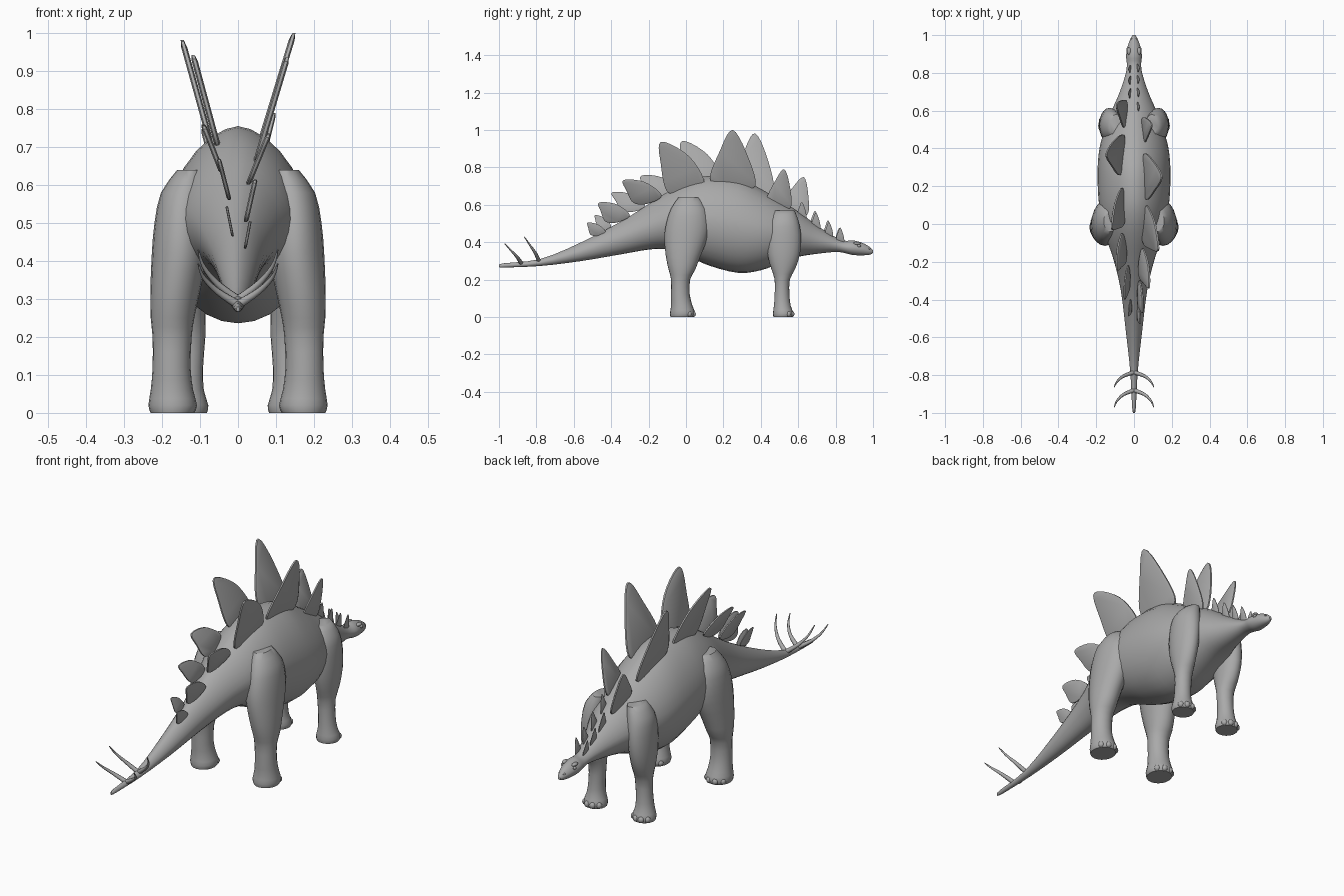
import bpy, bmesh
from math import sin, cos, pi
from mathutils import Vector, Matrix

cube = bpy.data.objects.get("Cube")
if cube:
    bpy.data.objects.remove(cube)

# One hide colour for everything
hide = bpy.data.materials.new("grey_hide")
hide.use_nodes = True
tone = (0.4, 0.4, 0.4, 1)
hide.diffuse_color = tone
hide.node_tree.nodes["Principled BSDF"].inputs["Base Color"].default_value = tone


def finish(bm, name, angle=50):
    bmesh.ops.recalc_face_normals(bm, faces=bm.faces)
    mesh = bpy.data.meshes.new(name)
    bm.to_mesh(mesh)
    bm.free()
    mesh.materials.append(hide)
    obj = bpy.data.objects.new(name, mesh)
    bpy.context.collection.objects.link(obj)
    bpy.ops.object.select_all(action='DESELECT')
    obj.select_set(True)
    bpy.context.view_layer.objects.active = obj
    bpy.ops.object.shade_smooth_by_angle(angle=angle * pi / 180)
    return obj


def spline(points, steps, closed=False):
    """Smooth curve through points of any dimension."""
    pts = [Vector(p) for p in points]
    n = len(pts)
    pick = (lambda i: pts[i % n]) if closed else (lambda i: pts[max(0, min(n - 1, i))])
    out = []
    for i in range(n if closed else n - 1):
        a, b, c, d = (pick(i + k) for k in (-1, 0, 1, 2))
        for s in range(steps):
            t = s / steps
            out.append(b + (c - a) * t / 2 + (a * 2 - b * 5 + c * 4 - d) * t * t / 2
                       + (b * 3 - a - c * 3 + d) * t ** 3 / 2)
    return out if closed else out + [pts[-1]]


def loft(rings, name, angle=50):
    bm = bmesh.new()
    loops = [[bm.verts.new(p) for p in ring] for ring in rings]
    n = len(loops[0])
    for low, high in zip(loops, loops[1:]):
        for i in range(n):
            j = (i + 1) % n
            bm.faces.new((low[i], low[j], high[j], high[i]))
    bm.faces.new(loops[0])
    bm.faces.new(loops[-1])
    return finish(bm, name, angle)


def blob(name, centre, size):
    bm = bmesh.new()
    bmesh.ops.create_uvsphere(bm, u_segments=12, v_segments=8, radius=1,
                              matrix=Matrix.Translation(centre) @ Matrix.Diagonal((*size, 1)))
    return finish(bm, name)


# Body, tail, neck and head: y, top, bottom, half width
sections = [
    (-1, .28, .267, .004), (-.97, .288, .265, .01), (-.78, .31, .273, .02),
    (-.57, .395, .298, .043), (-.35, .51, .335, .07), (-.19, .61, .362, .108),
    (-.08, .68, .36, .145), (.02, .73, .32, .17), (.13, .755, .273, .188),
    (.28, .742, .236, .193), (.4, .685, .25, .183), (.5, .625, .287, .155),
    (.6, .565, .322, .118), (.7, .49, .338, .075), (.8, .427, .348, .043),
    (.85, .408, .342, .038), (.89, .41, .332, .042), (.94, .398, .33, .034),
    (.98, .376, .333, .019), (1, .357, .342, .007)]


def body_ring(section, count=28):
    y, top, bottom, width = section
    middle = bottom + (top - bottom) * .48
    ring = []
    for k in range(count):
        c, s = cos(2 * pi * k / count), sin(2 * pi * k / count)
        power = 2 / 1.7 if s > 0 else 1
        height = (top if s > 0 else bottom) - middle
        x = width * abs(c) ** power * (1 if c > 0 else -1)
        ring.append((x, y, middle + height * abs(s) ** power))
    return ring


loft([body_ring(s) for s in spline(sections, 3)], "body")

# Legs: z, inner x, outer x, rear y, front y
hind = [
    (0, .115, .23, -.083, .042), (.02, .108, .236, -.086, .05), (.06, .118, .23, -.08, .035),
    (.12, .125, .225, -.08, .02), (.2, .122, .225, -.08, .022), (.25, .115, .23, -.092, .048),
    (.32, .1, .231, -.107, .075), (.42, .08, .227, -.116, .115), (.5, .08, .22, -.106, .125),
    (.58, .08, .203, -.08, .11), (.64, .09, .16, -.04, .07)]
fore = [
    (0, .082, .185, .468, .57), (.02, .078, .19, .465, .575), (.06, .09, .178, .47, .56),
    (.12, .092, .17, .474, .553), (.2, .086, .17, .474, .555), (.26, .085, .178, .455, .585),
    (.34, .08, .185, .435, .61), (.44, .07, .183, .43, .615), (.52, .06, .17, .445, .6),
    (.57, .06, .13, .47, .58)]


def leg_ring(section, side, count=20):
    z, x0, x1, y0, y1 = section
    return [(side * ((x0 + x1) / 2 + (x1 - x0) / 2 * cos(2 * pi * k / count)),
             (y0 + y1) / 2 + (y1 - y0) / 2 * sin(2 * pi * k / count), z) for k in range(count)]


for side, label in ((1, "left"), (-1, "right")):
    for kind, rows in (("hind", hind), ("front", fore)):
        loft([leg_ring(r, side) for r in spline(rows, 2)], f"{label}_{kind}_leg")
        # Toes fanned around the front of the foot
        z, x0, x1, y0, y1 = rows[1]
        for k in range(4):
            a = pi * (.2 + .2 * k)
            centre = (side * ((x0 + x1) / 2 + (x1 - x0) * .41 * cos(a)),
                      (y0 + y1) / 2 + (y1 - y0) * .43 * sin(a), .016)
            blob(f"{label}_{kind}_toe_{k + 1}", centre, (.015, .015, .016))
    # Face details
    blob(f"{label}_eye", (side * .034, .925, .381), (.006, .01, .008))
    blob(f"{label}_brow", (side * .027, .915, .394), (.011, .02, .008))
    blob(f"{label}_nostril", (side * .013, .978, .365), (.005, .008, .005))

    # Curved tail spikes
    for n, (y, z, back, up) in enumerate(((-.785, .297, .08, .133), (-.88, .285, .09, .108))):
        path = spline([(0, y, z), (side * .055, y - back * .25, z + up * .33),
                       (side * .09, y - back * .62, z + up * .66),
                       (side * .105, y - back, z + up)], 4)
        rings = []
        for i, p in enumerate(path):
            radius = .011 * (1 - i / len(path)) + .001
            along = path[min(i + 1, len(path) - 1)] - path[max(i - 1, 0)]
            turn = along.to_track_quat('Z', 'Y')
            rings.append([p + turn @ Vector((cos(k * pi / 4), sin(k * pi / 4), 0)) * radius
                          for k in range(8)])
        loft(rings, f"{label}_tail_spike_{n + 1}")


def plate(name, side, y0, z0, y1, z1, ty, tz, x0, x1):
    """Leaf-shaped plate from a sloping base to a tip, leaning outward."""
    rear, front, tip = Vector((y0, z0)), Vector((y1, z1)), Vector((ty, tz))
    rear_edge, front_edge = tip - rear, front - tip
    bulge = .15 if ty < y0 else .07
    up_rear = Vector((-rear_edge.y, rear_edge.x)) * .06
    out_front = Vector((-front_edge.y, front_edge.x)) * bulge
    low = (rear + front) / 2 - Vector((0, .16 * (y1 - y0)))
    outline = spline([rear, rear + rear_edge * .55 + up_rear, tip,
                      tip + front_edge * .5 + out_front, front, low], 5, True)
    centre = sum(outline, Vector((0, 0))) / len(outline)
    base = min(z0, z1)
    thick = min(.008, (y1 - y0) * .05)

    def ring(scale, offset):
        pts = [centre + (p - centre) * scale for p in outline]
        return [(side * (x0 + (x1 - x0) * (p.y - base) / (tz - base)) + offset, p.x, p.y)
                for p in pts]
    loft([ring(.9, -thick), ring(1, -thick * .5), ring(1, thick * .5), ring(.9, thick)],
         name, 35)


# Large staggered plates: rear base, front base, tip, base and tip x
left_plates = [
    (-.51, .44, -.43, .455, -.525, .505, .02, .032),
    (-.43, .51, -.3, .545, -.465, .612, .022, .045),
    (-.28, .61, -.13, .65, -.335, .732, .03, .08),
    (-.1, .67, .1, .71, -.133, .937, .05, .13),
    (.13, .73, .37, .7, .25, 1, .055, .147),
    (.43, .62, .56, .585, .525, .79, .045, .095)]
right_plates = [
    (-.47, .47, -.4, .485, -.485, .545, .015, .03),
    (-.34, .57, -.22, .595, -.395, .667, .025, .05),
    (-.2, .64, -.05, .685, -.24, .755, .045, .09),
    (0, .71, .19, .73, -.02, .942, .055, .118),
    (.26, .72, .47, .65, .37, .982, .055, .147),
    (.51, .6, .65, .55, .63, .748, .04, .092)]
for label, side, rows in (("left", 1, left_plates), ("right", -1, right_plates)):
    for n, row in enumerate(rows):
        plate(f"{label}_back_plate_{n + 1}", side, *row)

# Small neck plates
neck_plates = (("left", 1, ((.62, .54, .075), (.695, .483, .075), (.765, .443, .065), (.825, .413, .065))),
               ("right", -1, ((.69, .487, .08), (.76, .446, .07), (.82, .416, .06))))
for label, side, rows in neck_plates:
    for n, (y, z, tall) in enumerate(rows):
        half = tall * .32
        plate(f"{label}_neck_plate_{n + 1}", side, y - half, z + half * .3, y + half,
              z - half * .5, y, z + tall, .018, .03)
